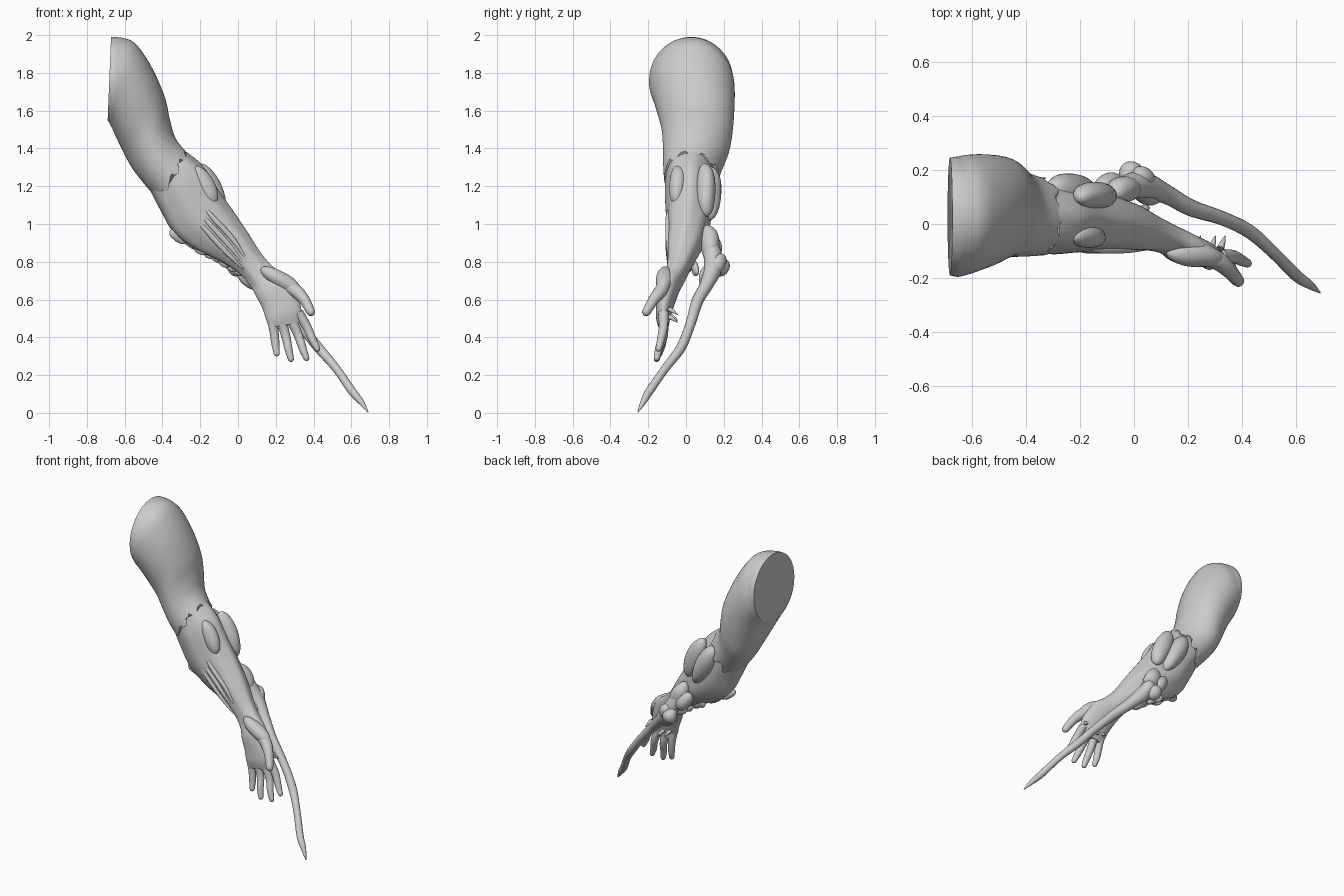
import bpy, bmesh, math, random
from mathutils import Vector as V, Matrix

if "Cube" in bpy.data.objects:
    bpy.data.objects.remove(bpy.data.objects["Cube"])

random.seed(4)


def catmull(keys, steps):
    """Smoothly interpolate rows of numbers."""
    out = []
    for i in range(len(keys) - 1):
        p = [keys[max(i - 1, 0)], keys[i], keys[i + 1], keys[min(i + 2, len(keys) - 1)]]
        for s in range(steps):
            t = s / steps
            out.append([0.5 * (2 * b + (c - a) * t + (2 * a - 5 * b + 4 * c - d) * t * t
                               + (3 * b - a - 3 * c + d) * t ** 3) for a, b, c, d in zip(*p)])
    out.append(list(keys[-1]))
    return out


def finish(name, bm, angle=50):
    bmesh.ops.recalc_face_normals(bm, faces=bm.faces)
    me = bpy.data.meshes.new(name)
    bm.to_mesh(me)
    bm.free()
    ob = bpy.data.objects.new(name, me)
    bpy.context.collection.objects.link(ob)
    bpy.ops.object.select_all(action='DESELECT')
    ob.select_set(True)
    bpy.context.view_layer.objects.active = ob
    bpy.ops.object.shade_smooth_by_angle(angle=math.radians(angle))
    return ob


def loft(name, rings, n, shape=lambda i, a: 1.0, slide=None):
    """Skin a list of (centre, u, v) elliptical rings and cap both ends."""
    bm = bmesh.new()
    rows = []
    for i, (c, u, v) in enumerate(rings):
        row = []
        for k in range(n):
            a = 2 * math.pi * k / n
            p = c + (u * math.cos(a) + v * math.sin(a)) * shape(i, a)
            if slide and i == len(rings) - 1:
                p += slide(k)
            row.append(bm.verts.new(p))
        rows.append(row)
    for r, s in zip(rows, rows[1:]):
        for k in range(n):
            bm.faces.new((r[k], r[(k + 1) % n], s[(k + 1) % n], s[k]))
    bm.faces.new(rows[0])
    bm.faces.new(rows[-1])
    return finish(name, bm)


def limb(name, sections, n, steps=5, **kw):
    """Sections: left x,z, right x,z (seen from the front), y min, y max."""
    rings = []
    for lx, lz, rx, rz, y0, y1 in catmull(sections, steps):
        rings.append((V(((lx + rx) / 2, (y0 + y1) / 2, (lz + rz) / 2)),
                      V(((rx - lx) / 2, 0, (rz - lz) / 2)), V((0, (y1 - y0) / 2, 0))))
    return loft(name, rings, n, **kw)


def tube(name, pts, n=14, steps=5):
    """Round tube through points x,y,z,radius, with a rounded tip."""
    rows = catmull(pts, steps)
    end, r = V(pts[-1][:3]), pts[-1][3]
    t = (end - V(rows[-2][:3])).normalized()
    rows += [[*(end + t * r * d), r * f] for d, f in ((0.5, 0.86), (0.85, 0.5), (1.0, 0.1))]
    rings = []
    for i, q in enumerate(rows):
        t = (V(rows[min(i + 1, len(rows) - 1)][:3]) - V(rows[max(i - 1, 0)][:3])).normalized()
        u = t.cross(V((0, 1, 0))).normalized()
        rings.append((V(q[:3]), u * q[3], t.cross(u).normalized() * q[3]))
    return loft(name, rings, n)


def lump(name, centre, radii, axis=(0, 0, 1)):
    """Slightly uneven ellipsoid whose long z radius follows the axis."""
    bm = bmesh.new()
    bmesh.ops.create_uvsphere(bm, u_segments=24, v_segments=16, radius=1)
    ph = random.uniform(0, 6)
    for v in bm.verts:
        v.co *= 1 + .06 * math.sin(3 * v.co.z + 2 * v.co.x + ph)
    rot = V(axis).to_track_quat('Z', 'Y').to_matrix().to_4x4()
    bm.transform(Matrix.Translation(centre) @ rot @ Matrix.Diagonal((*radii, 1)))
    return finish(name, bm)


# Smooth upper arm with flat shoulder cut and ragged lower edge
down = V((0.63, 0, -0.77))
limb("upper_arm", [
    (-.69, 1.55, -.672, 1.99, -.19, .245), (-.682, 1.535, -.62, 1.985, -.195, .25),
    (-.667, 1.505, -.54, 1.95, -.185, .255), (-.635, 1.44, -.45, 1.82, -.16, .255),
    (-.595, 1.36, -.385, 1.67, -.13, .25), (-.55, 1.28, -.36, 1.55, -.12, .235),
    (-.48, 1.19, -.33, 1.45, -.12, .195), (-.42, 1.125, -.27, 1.375, -.118, .17)],
    64, shape=lambda i, a: 1 + (.012 * math.sin(3 * a + .25 * i) if i > 4 else 0),
    slide=lambda k: down * (.02 * math.sin(k * .9) + random.uniform(-.012, .012)))

# Sinewy forearm, wrist and palm
limb("forearm_and_palm", [
    (-.47, 1.19, -.3, 1.40, -.1, .15), (-.41, 1.07, -.19, 1.31, -.11, .145),
    (-.34, .95, -.1, 1.17, -.105, .135), (-.225, .865, -.015, 1.05, -.1, .115),
    (-.09, .80, .06, .94, -.1, .08), (.01, .735, .125, .84, -.1, .035),
    (.07, .665, .19, .77, -.115, .0), (.10, .61, .26, .72, -.145, -.03),
    (.13, .55, .31, .64, -.155, -.055), (.15, .49, .335, .55, -.16, -.08),
    (.165, .45, .335, .48, -.15, -.09)],
    48, shape=lambda i, a: 1 + (.02 * math.sin(7 * a + .12 * i) if i < 32 else 0))

# Fingers: knuckle x,z and tip x,y,z
for i, (x, z, tx, ty, tz) in enumerate([(.18, .50, .205, -.14, .315), (.23, .49, .28, -.155, .285),
                                        (.285, .49, .362, -.155, .29), (.32, .53, .42, -.145, .34)]):
    tube(f"finger_{i + 1}", [(x, -.12, z, .028), (x + (tx - x) * .45, -.12, z + (tz - z) * .4, .024),
                             (x + (tx - x) * .75, ty + .012, z + (tz - z) * .75, .021), (tx, ty, tz, .016)])
    # Knuckle thorn
    tube(f"knuckle_thorn_{i + 1}", [(x, -.09, z + .02, .014), (x + .01, -.065, z + .005, .009),
                                    (x + .016, -.045, z - .01, .002)], n=8, steps=3)
tube("thumb", [(.22, -.10, .70, .035), (.30, -.13, .65, .036), (.35, -.17, .60, .029), (.385, -.21, .535, .023)])
lump("thumb_pad", (.225, -.115, .705), (.045, .045, .115), (.85, -.1, -.5))

# Long whip-like spike hanging from the back of the forearm
tube("tail_spike", [(-.04, .13, .89, .045), (.03, .145, .78, .05), (.12, .11, .68, .036), (.21, .06, .59, .031),
                    (.33, .02, .46, .026), (.43, -.03, .34, .026), (.52, -.11, .235, .022),
                    (.60, -.19, .12, .022), (.65, -.225, .06, .016), (.688, -.254, .006, .003)], steps=6)

# Swollen glands at the root of the spike
for i, (c, r, ax) in enumerate([((-.04, .125, .90), (.05, .055, .105), (.4, .1, -1)),
                                ((-.01, .185, .775), (.045, .045, .055), (.5, 0, -1)),
                                ((.035, .17, .79), (.04, .04, .065), (.6, -.3, -1)),
                                ((-.09, .145, .88), (.045, .045, .07), (.7, 0, -1)),
                                ((.05, .11, .72), (.038, .045, .075), (.7, -.3, -1))]):
    lump(f"gland_{i + 1}", c, r, ax)

# Raised shell plates near the elbow
lump("outer_elbow_plate", (-.145, .105, 1.18), (.052, .06, .16), (.42, .05, -1))
lump("rear_elbow_plate", (-.23, .115, 1.16), (.075, .062, .17), (.55, 0, -1))
lump("front_elbow_plate", (-.175, -.045, 1.205), (.045, .05, .12), (.5, 0, -1))

# Exposed tendons along the front of the forearm
for i, off in enumerate((-.036, 0, .036)):
    dx, dz = off * .7, off * .7
    tube(f"tendon_{i + 1}", [(-.21 + dx, -.085, 1.07 + dz, .006), (-.15 + dx, -.095, 1.0 + dz, .014),
                             (-.05 + dx, -.094, .89 + dz, .014), (.04 + dx * .6, -.091, .78 + dz * .6, .005)], n=10)

# Ragged growths along the underside of the forearm
for i in range(9):
    t = i / 8
    lump(f"underside_growth_{i + 1}",
         (-.31 + .32 * t, random.uniform(-.04, .05), .945 - .175 * t + random.uniform(-.01, .01)),
         (.018, .035, random.uniform(.045, .065)), (.8, random.uniform(-.3, .3), -.4))
